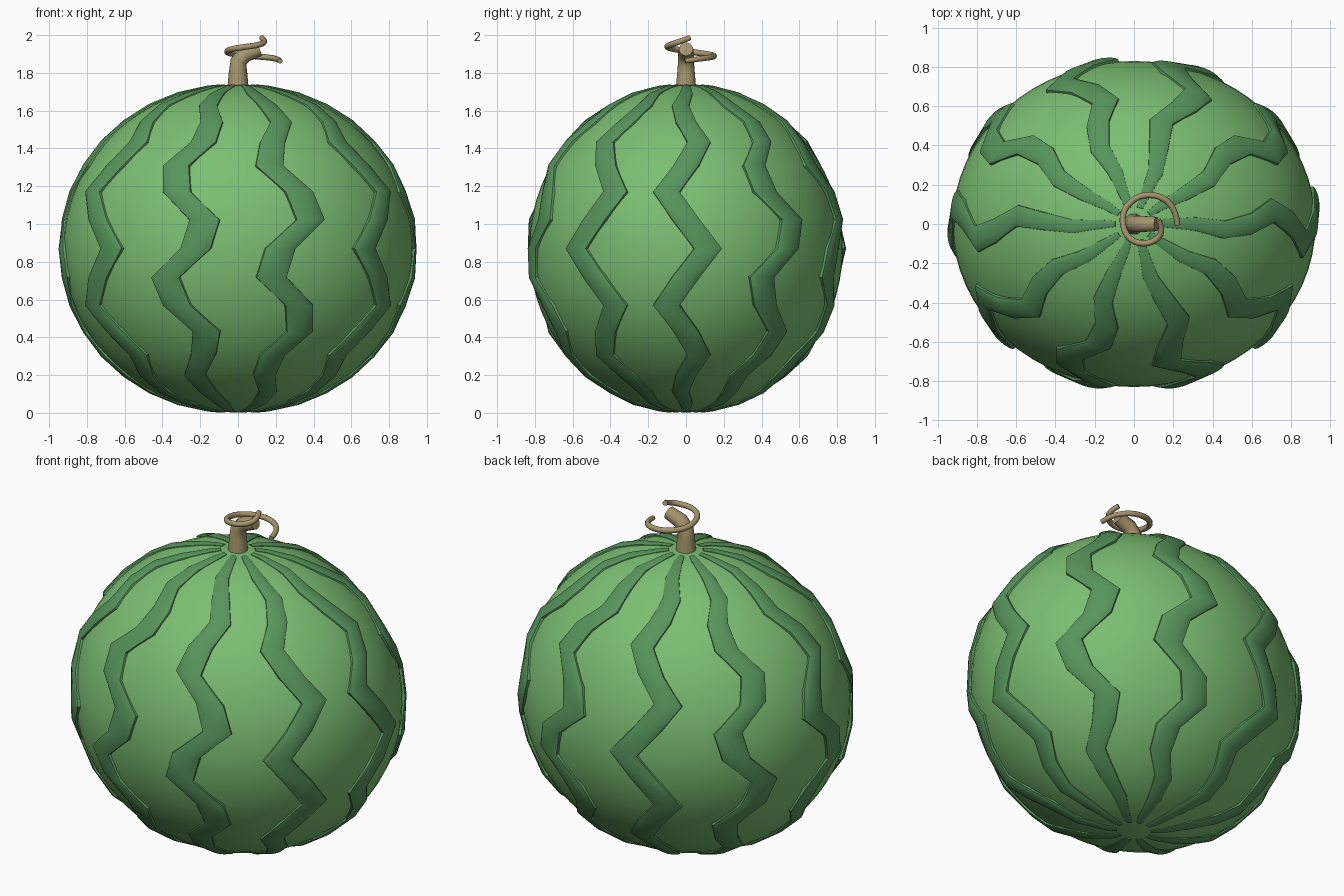
import bpy, bmesh
from math import sin, cos, pi, radians
from mathutils import Vector

if "Cube" in bpy.data.objects:
    bpy.data.objects.remove(bpy.data.objects["Cube"])

RX, RY, RZ = 0.925, 0.83, 0.868   # melon half sizes
CZ = 0.87


def material(name, rgb):
    m = bpy.data.materials.new(name)
    m.diffuse_color = (*rgb, 1)
    m.use_nodes = True
    m.node_tree.nodes["Principled BSDF"].inputs["Base Color"].default_value = m.diffuse_color
    return m


light = material("light_green", (0.20, 0.52, 0.17))
dark = material("dark_green", (0.095, 0.30, 0.107))
tan = material("stem_tan", (0.38, 0.30, 0.155))


def smooth(ob, angle):
    bpy.ops.object.select_all(action='DESELECT')
    ob.select_set(True)
    bpy.context.view_layer.objects.active = ob
    bpy.ops.object.shade_smooth_by_angle(angle=radians(angle))


def skin_point(theta, phi, lift):
    """Point on the melon skin, raised along the surface normal."""
    p = Vector((RX * sin(theta) * cos(phi), RY * sin(theta) * sin(phi), RZ * cos(theta)))
    n = Vector((p.x / RX**2, p.y / RY**2, p.z / RZ**2)).normalized()
    return p + n * lift + Vector((0, 0, CZ))


# Melon body
bpy.ops.mesh.primitive_uv_sphere_add(segments=64, ring_count=32, radius=1, location=(0, 0, CZ))
melon = bpy.context.object
melon.name = "melon_body"
melon.scale = (RX, RY, RZ)
bpy.ops.object.transform_apply(location=False, rotation=False, scale=True)
melon.data.materials.append(light)
smooth(melon, 60)


# Raised zigzag stripes, each with its own phase
def stripe(i):
    bm = bmesh.new()
    rows = []
    for deg in [6] + list(range(10, 171, 10)) + [174]:
        t = radians(deg)
        centre = i * pi / 5 + 0.14 * sin(t) * sin(9 * t + i * pi / 3)
        taper = sin(t) ** 0.7
        half = 0.083 * taper / (0.88 * sin(t))
        row = []
        for k in range(9):
            a = pi * k / 8
            lift = 0.027 * taper * sin(a) ** 0.7 if 0 < k < 8 else -0.012
            row.append(bm.verts.new(skin_point(t, centre - half * cos(a), lift)))
        rows.append(row)
    for a, b in zip(rows, rows[1:]):
        for k in range(8):
            bm.faces.new((a[k], b[k], b[k + 1], a[k + 1]))
    # end caps and hidden underside
    bm.faces.new(rows[0])
    bm.faces.new(rows[-1][::-1])
    for a, b in zip(rows, rows[1:]):
        bm.faces.new((a[8], b[8], b[0], a[0]))
    bmesh.ops.recalc_face_normals(bm, faces=bm.faces)
    me = bpy.data.meshes.new(f"stripe_{i + 1}")
    bm.to_mesh(me)
    bm.free()
    ob = bpy.data.objects.new(me.name, me)
    bpy.context.collection.objects.link(ob)
    me.materials.append(dark)
    smooth(ob, 40)


for i in range(10):
    stripe(i)


# Tubes along a path of (x, y, z, radius)
def tube(name, pts, kind, res):
    cu = bpy.data.curves.new(name, 'CURVE')
    cu.dimensions = '3D'
    cu.bevel_depth = 1
    cu.bevel_resolution = 3
    cu.use_fill_caps = True
    sp = cu.splines.new(kind)
    sp.points.add(len(pts) - 1)
    for p, (x, y, z, r) in zip(sp.points, pts):
        p.co = (x, y, z, 1)
        p.radius = r
    if kind == 'NURBS':
        sp.order_u = 3
        sp.use_endpoint_u = True
        sp.resolution_u = res
    ob = bpy.data.objects.new(name, cu)
    bpy.context.collection.objects.link(ob)
    bpy.ops.object.select_all(action='DESELECT')
    ob.select_set(True)
    bpy.context.view_layer.objects.active = ob
    bpy.ops.object.convert(target='MESH')
    ob = bpy.context.object
    ob.name = name
    ob.data.materials.append(tan)
    smooth(ob, 45)


# Stem bending to one side
tube("stem", [(0, 0, 1.71, 0.057), (0, 0, 1.80, 0.049), (0.003, 0, 1.86, 0.044),
              (0.035, 0, 1.897, 0.043), (0.115, 0, 1.926, 0.038)], 'POLY', 1)

# Curled tendril around the stem
tube("tendril", [(0.222, -0.005, 1.863, 0.014), (0.215, 0.07, 1.874, 0.015), (0.14, 0.145, 1.884, 0.016),
                 (0.03, 0.15, 1.893, 0.016), (-0.05, 0.085, 1.903, 0.016), (-0.062, 0, 1.915, 0.016),
                 (-0.03, -0.075, 1.928, 0.016), (0.04, -0.105, 1.938, 0.016), (0.115, -0.085, 1.948, 0.016),
                 (0.15, -0.03, 1.967, 0.015), (0.125, 0.02, 1.986, 0.014)], 'NURBS', 4)
